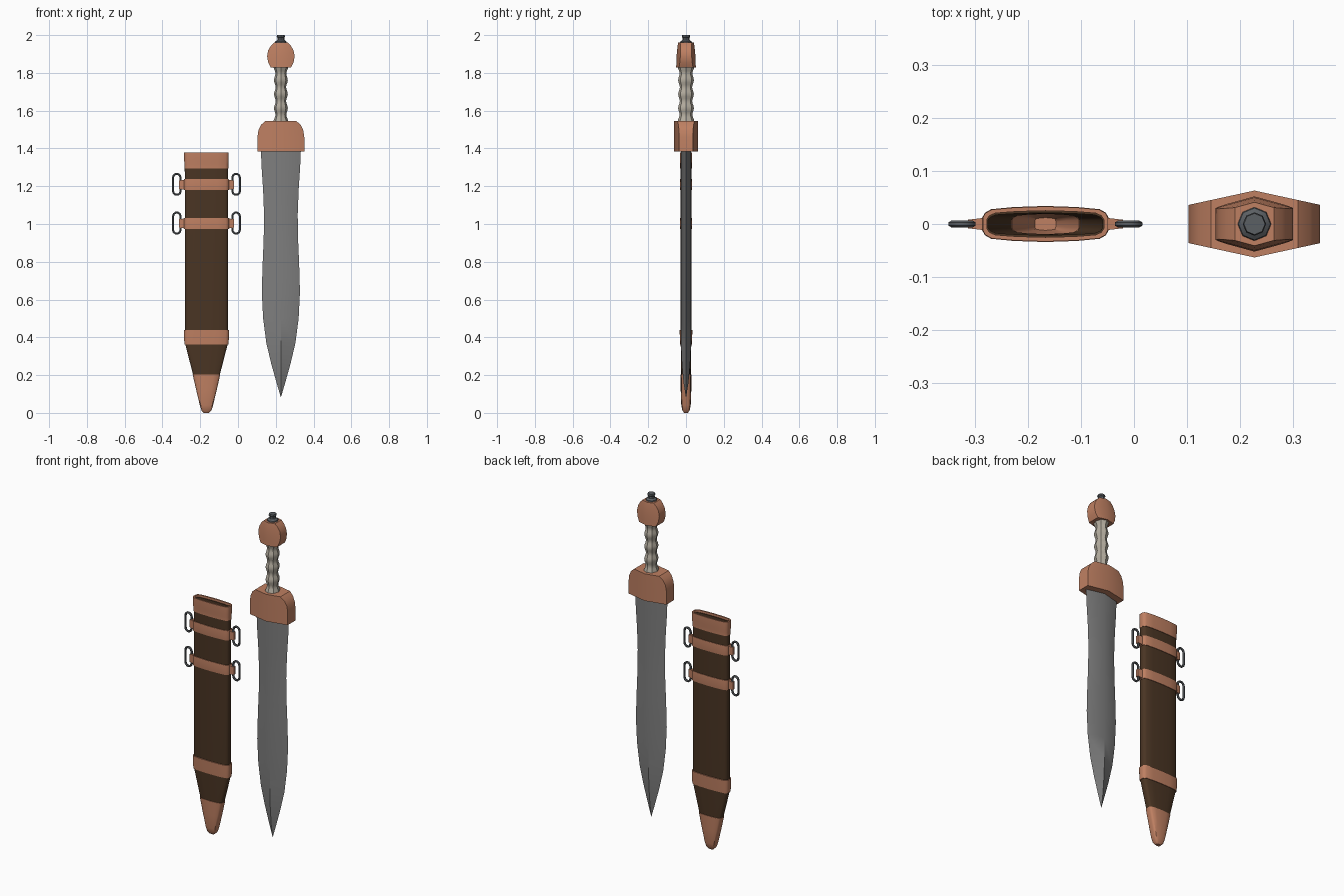
import bpy, bmesh, math

old = bpy.data.objects.get("Cube")
if old:
    bpy.data.objects.remove(old, do_unlink=True)

SWORD_X, SHEATH_X = 0.227, -0.167


def material(name, rgb):
    m = bpy.data.materials.new(name)
    m.use_nodes = True
    color = (*rgb, 1)
    m.diffuse_color = color
    m.node_tree.nodes["Principled BSDF"].inputs["Base Color"].default_value = color
    return m


COPPER = material("copper", (0.52, 0.215, 0.122))
LEATHER = material("dark leather", (0.068, 0.035, 0.017))
STEEL = material("blade steel", (0.21, 0.21, 0.21))
IRON = material("dark iron", (0.105, 0.115, 0.125))
BONE = material("bone", (0.46, 0.42, 0.35))


def smooth(ob, angle):
    bpy.ops.object.select_all(action='DESELECT')
    ob.select_set(True)
    bpy.context.view_layer.objects.active = ob
    bpy.ops.object.shade_smooth_by_angle(angle=math.radians(angle))


def loft(name, rings, mat, x, angle=35, closed=False):
    """Skin a stack of equal-length point rings; cap the ends or join them."""
    bm = bmesh.new()
    loops = [[bm.verts.new(p) for p in ring] for ring in rings]
    pairs = list(zip(loops, loops[1:]))
    if closed:
        pairs.append((loops[-1], loops[0]))
    else:
        bm.faces.new(loops[0])
        bm.faces.new(loops[-1])
    for a, b in pairs:
        for i in range(len(a)):
            j = (i + 1) % len(a)
            bm.faces.new((a[i], a[j], b[j], b[i]))
    bmesh.ops.recalc_face_normals(bm, faces=bm.faces)
    me = bpy.data.meshes.new(name)
    bm.to_mesh(me)
    bm.free()
    me.materials.append(mat)
    ob = bpy.data.objects.new(name, me)
    bpy.context.collection.objects.link(ob)
    ob.location.x = x
    smooth(ob, angle)
    return ob


def oval(z, hw, hd):
    """Flattened scabbard cross-section."""
    q = [(1, .35), (.96, .62), (.86, .82), (.5, .94)]
    half = q + [(0, 1)] + [(-a, b) for a, b in reversed(q)]
    pts = half + [(-a, -b) for a, b in half]
    return [(a * hw, b * hd, z) for a, b in pts]


def round_ring(z, hw, hd, n=8):
    return [(hw * math.cos(math.tau * i / n), hd * math.sin(math.tau * i / n), z)
            for i in range(n)]


def hexagon(z, hw, mid, end):
    return [(hw, -end, z), (hw, end, z), (0, mid, z),
            (-hw, end, z), (-hw, -end, z), (0, -mid, z)]


def tube(name, profile, thick, mat):
    """Open hollow sleeve following (z, half width, half depth)."""
    outer = [oval(*p) for p in profile]
    inner = [oval(z, w - thick, d - thick) for z, w, d in reversed(profile)]
    return loft(name, outer + inner, mat, SHEATH_X, closed=True)


# Blade: waisted leaf outline with a diamond section
blade = [(1.40, .106, .027), (1.30, .102, .027), (1.18, .094, .027), (1.05, .089, .027),
         (.92, .091, .027), (.78, .097, .027), (.64, .101, .027), (.5, .094, .027),
         (.37, .077, .027), (.26, .051, .022), (.16, .023, .013), (.085, .001, .001)]
loft("blade", [round_ring(*p, n=4) for p in blade], STEEL, SWORD_X)

# Guard: six-sided block, rounded at the shoulders
guard = [(1.385, .124), (1.46, .124), (1.495, .119), (1.525, .105), (1.545, .082)]
loft("guard", [hexagon(z, w, .063, .063 - .027 * w / .124) for z, w in guard],
     COPPER, SWORD_X)

# Grip: faceted handle with finger swells
grip = []
for i in range(25):
    t = i / 24
    r = .034 - .0045 * math.cos(t * math.tau * 4 + math.pi) + .004 * abs(2 * t - 1) ** 4
    grip.append(round_ring(1.54 + .295 * t, r - .002, r + .003))
loft("grip", grip, BONE, SWORD_X)

# Pommel and its peened iron button
pommel = [(1.828, .054, .052), (1.855, .067, .051), (1.888, .073, .05),
          (1.92, .067, .047), (1.945, .052, .044), (1.96, .037, .041)]
loft("pommel", [hexagon(z, w, d, d - .02 * w / .073) for z, w, d in pommel],
     COPPER, SWORD_X)
button = [(1.955, .033), (1.966, .03), (1.974, .019), (1.985, .018),
          (1.991, .022), (2.0, .02)]
loft("pommel_button", [round_ring(z, r, r) for z, r in button], IRON, SWORD_X)

# Scabbard body, hollow and tapering to the foot
tube("scabbard_body", [(.195, .069, .026), (.37, .114, .028), (1.365, .115, .028)],
     .007, LEATHER)

# Chape: cupped metal foot
outside = [(.0, .014, .01), (.012, .026, .019), (.04, .035, .025),
           (.12, .054, .028), (.203, .073, .029)]
inside = [(.203, .063, .021), (.1, .04, .018), (.04, .02, .012)]
loft("chape", [oval(*p) for p in outside + inside], COPPER, SHEATH_X)

# Metal bands around the scabbard
tube("mouth_collar", [(1.295, .116, .031), (1.315, .116, .031), (1.335, .118, .033),
                      (1.378, .118, .033)], .008, COPPER)
tube("lower_band", [(.363, .116, .031), (.385, .118, .032), (.44, .119, .034)],
     .008, COPPER)

for label, z in (("upper", 1.208), ("middle", 1.003)):
    tube(label + "_band", [(z - .029, .118, .031), (z, .119, .033),
                           (z + .029, .118, .031)], .007, COPPER)
    for side, s in (("left", 1), ("right", -1)):
        # Side lug that grips the ring
        bpy.ops.mesh.primitive_cube_add(size=1, location=(SHEATH_X + s * .129, 0, z))
        lug = bpy.context.object
        lug.name = f"{label}_{side}_lug"
        for v in lug.data.vertices:
            outer = v.co.x * s > 0
            v.co.x *= .034
            v.co.y *= .016 if outer else .024
            v.co.z *= .044 if outer else .054
        lug.data.materials.append(COPPER)

        # Long rounded suspension ring
        cu = bpy.data.curves.new(f"{label}_{side}_ring", 'CURVE')
        cu.dimensions = '3D'
        cu.bevel_depth = .0065
        cu.bevel_resolution = 1
        path = []
        for i in range(12):
            a = math.pi * (i % 6) / 5 + (math.pi if i > 5 else 0)
            shift = .036 if i < 6 else -.036
            path.append((.020 * math.cos(a), 0, .020 * math.sin(a) + shift, 1))
        sp = cu.splines.new('POLY')
        sp.points.add(len(path) - 1)
        for p, co in zip(sp.points, path):
            p.co = co
        sp.use_cyclic_u = True
        cu.materials.append(IRON)
        ring = bpy.data.objects.new(cu.name, cu)
        bpy.context.collection.objects.link(ring)
        ring.location = (SHEATH_X + s * .157, 0, z + .002)
        bpy.ops.object.select_all(action='DESELECT')
        ring.select_set(True)
        bpy.context.view_layer.objects.active = ring
        bpy.ops.object.convert(target='MESH')
        smooth(bpy.context.object, 50)
